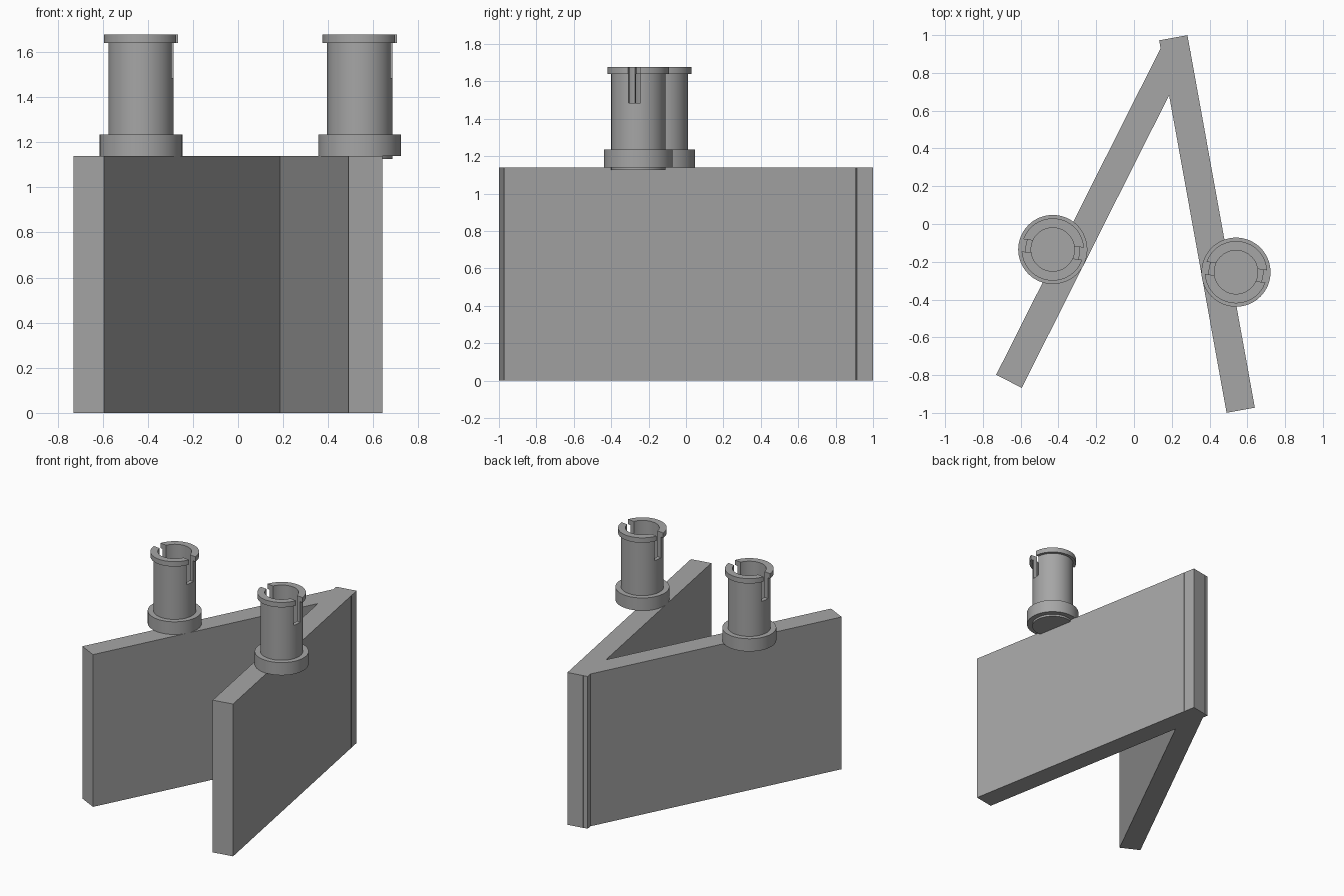
import bpy, bmesh, math
from mathutils import Vector, Matrix

cube = bpy.data.objects.get("Cube")
if cube:
    bpy.data.objects.remove(cube, do_unlink=True)

# Single light grey plastic
grey = bpy.data.materials.new("light_grey")
grey.use_nodes = True
colour = (0.38, 0.38, 0.38, 1)
grey.diffuse_color = colour
grey.node_tree.nodes["Principled BSDF"].inputs["Base Color"].default_value = colour

WALL_TOP = 1.14
WALL_THICK = 0.152


def make_object(name, bm):
    bmesh.ops.recalc_face_normals(bm, faces=bm.faces)
    mesh = bpy.data.meshes.new(name)
    bm.to_mesh(mesh)
    bm.free()
    obj = bpy.data.objects.new(name, mesh)
    bpy.context.collection.objects.link(obj)
    mesh.materials.append(grey)
    return obj


def box(name, size, centre, angle):
    bm = bmesh.new()
    bmesh.ops.create_cube(bm, size=1)
    bm.transform(Matrix.Translation(centre) @ Matrix.Rotation(angle, 4, "Z")
                 @ Matrix.Diagonal((*size, 1)))
    return make_object(name, bm)


def wall(name, front, back):
    """Upright slab whose centre line runs between two plan points."""
    a, b = Vector(front), Vector(back)
    mid, run = (a + b) / 2, b - a
    return box(name, (run.length, WALL_THICK, WALL_TOP),
               (mid.x, mid.y, WALL_TOP / 2), math.atan2(run.y, run.x))


def pin(name, x, y):
    """Turned hollow pin with a collar, a lip and two opposite slots."""
    profile = [(0, 1.125), (0.145, 1.125), (0.145, 1.14), (0.183, 1.14),
               (0.183, 1.235), (0.145, 1.235), (0.145, 1.64), (0.165, 1.64),
               (0.165, 1.677), (0.115, 1.677), (0.115, 1.235), (0, 1.235)]
    bm = bmesh.new()
    verts = [bm.verts.new((r, 0, z)) for r, z in profile]
    edges = [bm.edges.new(pair) for pair in zip(verts, verts[1:])]
    bmesh.ops.spin(bm, geom=verts + edges, cent=(0, 0, 0), axis=(0, 0, 1),
                   angle=math.tau, steps=64)
    bmesh.ops.remove_doubles(bm, verts=bm.verts, dist=0.0005)
    bm.transform(Matrix.Translation((x, y, 0)))
    obj = make_object(name, bm)

    # Cut both slots with one bar across the rim
    cutter = box("slot_cutter", (0.5, 0.065, 0.3), (x, y, 1.635), math.radians(-8))
    cutter.hide_render = True
    cut = obj.modifiers.new("slots", "BOOLEAN")
    cut.operation = "DIFFERENCE"
    cut.solver = "EXACT"
    cut.object = cutter
    bpy.ops.object.select_all(action="DESELECT")
    bpy.context.view_layer.objects.active = obj
    obj.select_set(True)
    bpy.ops.object.modifier_apply(modifier=cut.name)
    bpy.data.objects.remove(cutter, do_unlink=True)
    bpy.ops.object.shade_smooth_by_angle(angle=math.radians(30))
    return obj


# Two slabs meeting in a V at the back
wall("left_wall", (0.565, -0.986), (0.208, 0.986))
wall("right_wall", (-0.662, -0.833), (0.234, 0.946))

# One pin on top of each slab
pin("left_pin", 0.54, -0.255)
pin("right_pin", -0.43, -0.135)
